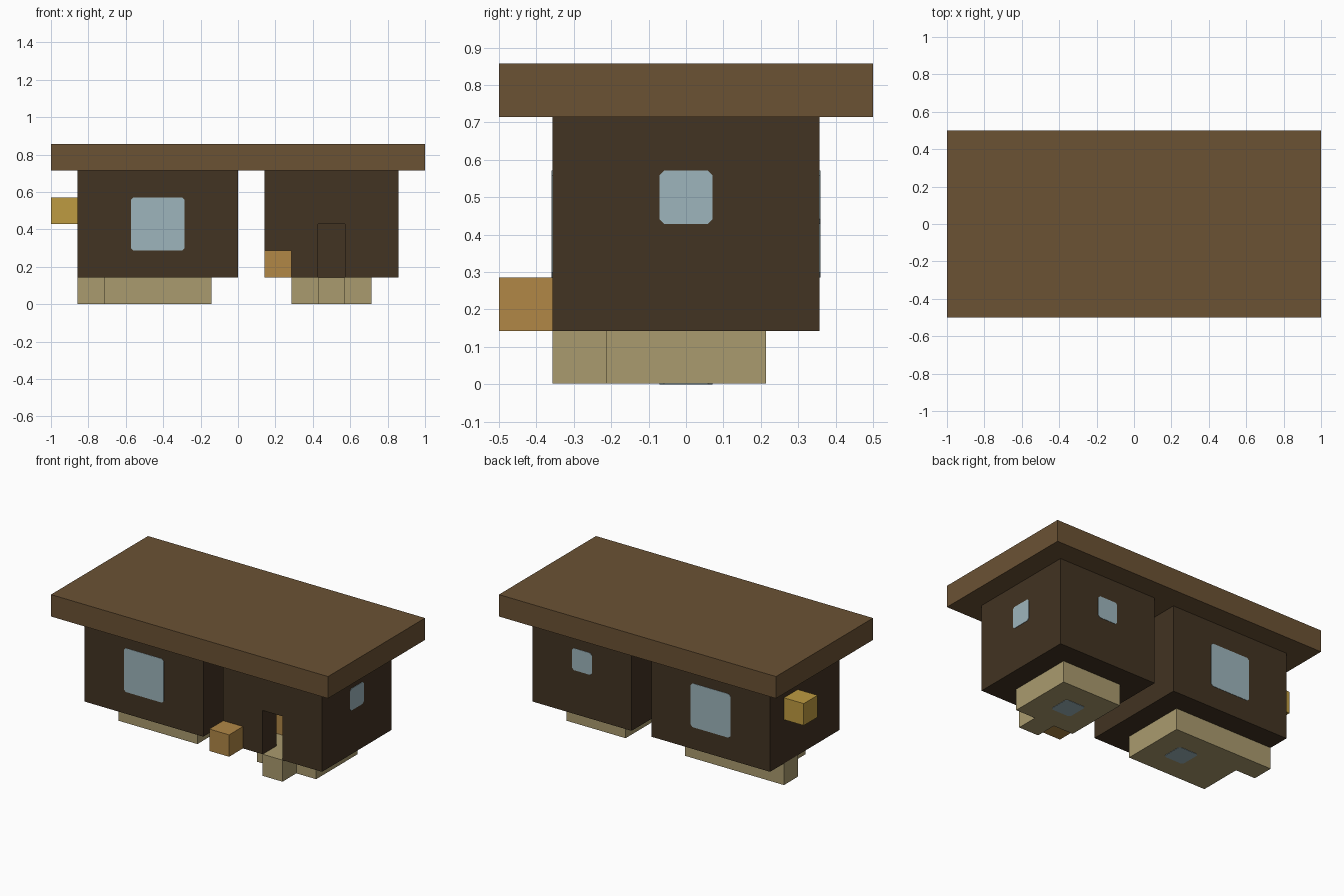
import bpy, bmesh
from mathutils import Vector

cube = bpy.data.objects.get("Cube")
if cube:
    bpy.data.objects.remove(cube, do_unlink=True)

U = 1 / 7  # one building block


def material(name, rgb):
    linear = [((c / 255 + 0.055) / 1.055) ** 2.4 for c in rgb] + [1]
    m = bpy.data.materials.new(name)
    m.use_nodes = True
    m.diffuse_color = linear
    m.node_tree.nodes["Principled BSDF"].inputs["Base Color"].default_value = linear
    return m


ROOF = material("roof brown", (107, 82, 52))
WALL = material("dark wall brown", (66, 51, 34))
FLOOR = material("pale plank", (170, 155, 110))
GLASS = material("window blue", (157, 181, 188))
ORANGE = material("crate orange", (177, 135, 70))
YELLOW = material("lamp yellow", (190, 155, 65))


def finish(name, bm, mat):
    bmesh.ops.recalc_face_normals(bm, faces=bm.faces)
    mesh = bpy.data.meshes.new(name)
    bm.to_mesh(mesh)
    bm.free()
    mesh.materials.append(mat)
    obj = bpy.data.objects.new(name, mesh)
    bpy.context.collection.objects.link(obj)
    return obj


def prism(name, outline, z0, z1, mat):
    """Extrude a block-unit outline from z0 up to z1."""
    bm = bmesh.new()
    face = bm.faces.new([bm.verts.new((x * U, y * U, z0 * U)) for x, y in outline])
    top = bmesh.ops.extrude_face_region(bm, geom=[face])["geom"]
    verts = [v for v in top if isinstance(v, bmesh.types.BMVert)]
    bmesh.ops.translate(bm, verts=verts, vec=(0, 0, (z1 - z0) * U))
    return finish(name, bm, mat)


def box(name, x0, x1, y0, y1, z0, z1, mat):
    return prism(name, [(x0, y0), (x1, y0), (x1, y1), (x0, y1)], z0, z1, mat)


def cut(obj, cutter):
    cutter.hide_render = True
    cutter.hide_set(True)
    mod = obj.modifiers.new("opening", "BOOLEAN")
    mod.operation = "DIFFERENCE"
    mod.solver = "EXACT"
    mod.object = cutter


def pane(name, centre, normal, size):
    """Thin window plate with clipped corners."""
    h, c = size / 2, 0.09
    n = Vector(normal)
    rot = n.to_track_quat("Z", "Y")
    corners = [(h - c, h), (-h + c, h), (-h, h - c), (-h, -h + c),
               (-h + c, -h), (h - c, -h), (h, -h + c), (h, h - c)]
    obj = prism(name, corners, -0.014, 0.014, GLASS)
    obj.data.transform(rot.to_matrix().to_4x4())
    obj.location = Vector(centre) * U
    return obj


# Roof slab
box("roof", -7, 7, -3.5, 3.5, 5, 6, ROOF)

# Two rooms with hollow interiors
for side, x0, x1 in (("right", -6, 0), ("left", 1, 6)):
    room = box(side + "_room_walls", x0, x1, -2.5, 2.5, 1, 5, WALL)
    cut(room, box(side + "_room_hollow", x0 + 1, x1 - 1, -1.5, 1.5, 0.5, 4.99, WALL))
    if side == "left":
        cut(room, box("doorway_cutter", 3, 4, -3, -1, 0.5, 3, WALL))

# Floors, each with a doorstep
LOW = 0.014
prism("left_floor", [(2, -1.5), (3, -1.5), (3, -2.5), (4, -2.5), (4, -1.5),
                     (5, -1.5), (5, 1.5), (2, 1.5)], LOW, 1, FLOOR)
prism("right_floor", [(-5, -1.5), (-1, -1.5), (-1, 1.5), (-6, 1.5),
                      (-6, 0.5), (-5, 0.5)], LOW, 1, FLOOR)

# Windows on the walls and under the floors
pane("front_window", (-3, -2.5, 3), (0, -1, 0), 2)
pane("back_large_window", (-3, 2.5, 3), (0, 1, 0), 2)
pane("back_small_window", (3.5, 2.5, 3.5), (0, 1, 0), 1)
pane("side_window", (6, 0, 3.5), (1, 0, 0), 1)
for side, x in (("left", 3.5), ("right", -2.5)):
    pane(side + "_floor_window", (x, 0, LOW), (0, 0, -1), 1)

# Crates and wall lamp
box("front_crate", 1, 2, -3.5, -2.5, 1, 2, ORANGE)
box("indoor_crate", 2, 3, -0.5, 0.5, 1, 2, ORANGE)
box("wall_lamp", -7, -6, 0.5, 1.5, 3, 4, YELLOW)
